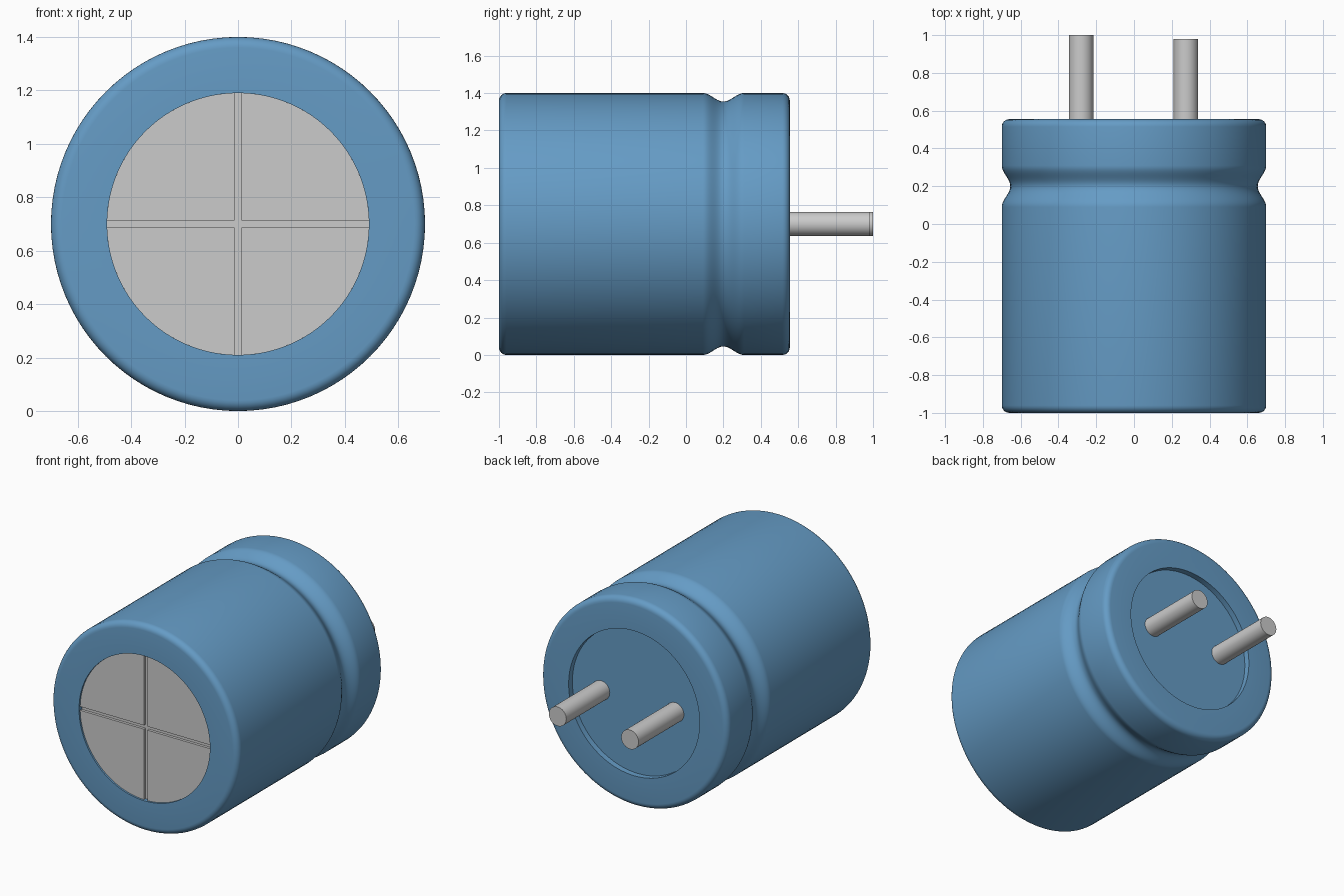
import bpy, bmesh
from math import pi, sin, cos, asin
from mathutils import Vector

if "Cube" in bpy.data.objects:
    bpy.data.objects.remove(bpy.data.objects["Cube"])

CZ = 0.7      # height of the can's axis
R = 0.7       # can radius
RD = 0.49     # radius of the exposed end disc
SEG = 96

blue = bpy.data.materials.new("blue_sleeve")
blue.diffuse_color = (0.13, 0.33, 0.56, 1)
blue.use_nodes = True
blue.node_tree.nodes["Principled BSDF"].inputs["Base Color"].default_value = blue.diffuse_color


def finish(bm, name, mat=None):
    bmesh.ops.recalc_face_normals(bm, faces=bm.faces)
    me = bpy.data.meshes.new(name)
    bm.to_mesh(me)
    bm.free()
    ob = bpy.data.objects.new(name, me)
    bpy.context.collection.objects.link(ob)
    if mat:
        me.materials.append(mat)
    bpy.ops.object.select_all(action='DESELECT')
    ob.select_set(True)
    bpy.context.view_layer.objects.active = ob
    bpy.ops.object.shade_smooth_by_angle(angle=pi / 6)
    return ob


def lathe(name, profile, x=0, seg=SEG, mat=None):
    """Spin (radius, y) points around an axis parallel to y."""
    bm = bmesh.new()
    vs = [bm.verts.new((x + r, y, CZ)) for r, y in profile]
    es = [bm.edges.new(p) for p in zip(vs, vs[1:])]
    bmesh.ops.spin(bm, geom=vs + es, cent=(x, 0, CZ), axis=(0, 1, 0),
                   angle=2 * pi, steps=seg, use_duplicate=False)
    bmesh.ops.remove_doubles(bm, verts=bm.verts, dist=1e-5)
    return finish(bm, name, mat)


def fillet(cr, cy, rad, a0, a1, n=6):
    return [(cr + rad * cos(a0 + (a1 - a0) * i / n),
             cy + rad * sin(a0 + (a1 - a0) * i / n)) for i in range(n + 1)]


# Sleeve: front rim, rounded edges, crimp groove, recessed back
F = 0.04
y0, y1 = -1.0, 0.555
groove = [(R - 0.0225 * (1 - cos(2 * pi * i / 20)), 0.09 + 0.22 * i / 20)
          for i in range(21)]
profile = ([(0, y0 + 0.04), (RD, y0 + 0.04), (RD, y0)]
           + fillet(R - F, y0 + F, F, -pi / 2, 0)
           + groove
           + fillet(R - F, y1 - F, F, 0, pi / 2)
           + [(RD, y1), (RD, y1 - 0.04), (0, y1 - 0.04)])
lathe("sleeve", profile, mat=blue)

# End disc: base plate plus four quadrants leaving a cross-shaped score
lathe("end_disc_base", [(0, y0 + 0.03), (RD, y0 + 0.03)])
G = 0.0125
a = asin(G / RD)
for q in range(4):
    bm = bmesh.new()
    pts = [(G, G)] + [(RD * cos(a + (pi / 2 - 2 * a) * i / 24),
                       RD * sin(a + (pi / 2 - 2 * a) * i / 24)) for i in range(25)]
    c, s = round(cos(q * pi / 2)), round(sin(q * pi / 2))
    vs = [bm.verts.new((c * u - s * w, y0 + 0.012, CZ + s * u + c * w)) for u, w in pts]
    face = bm.faces.new(vs)
    ext = bmesh.ops.extrude_face_region(bm, geom=[face], use_keep_orig=True)
    bmesh.ops.translate(bm, vec=Vector((0, 0.02, 0)),
                        verts=[v for v in ext["geom"] if isinstance(v, bmesh.types.BMVert)])
    finish(bm, f"end_disc_quadrant_{q + 1}")

# Terminal pins, one slightly longer
P = 0.065
for name, x, tip in (("long_pin", -0.28, 1.0), ("short_pin", 0.275, 0.98)):
    lathe(name, [(0, y1 - 0.06), (P, y1 - 0.06), (P, tip), (0, tip)], x=x, seg=32)
